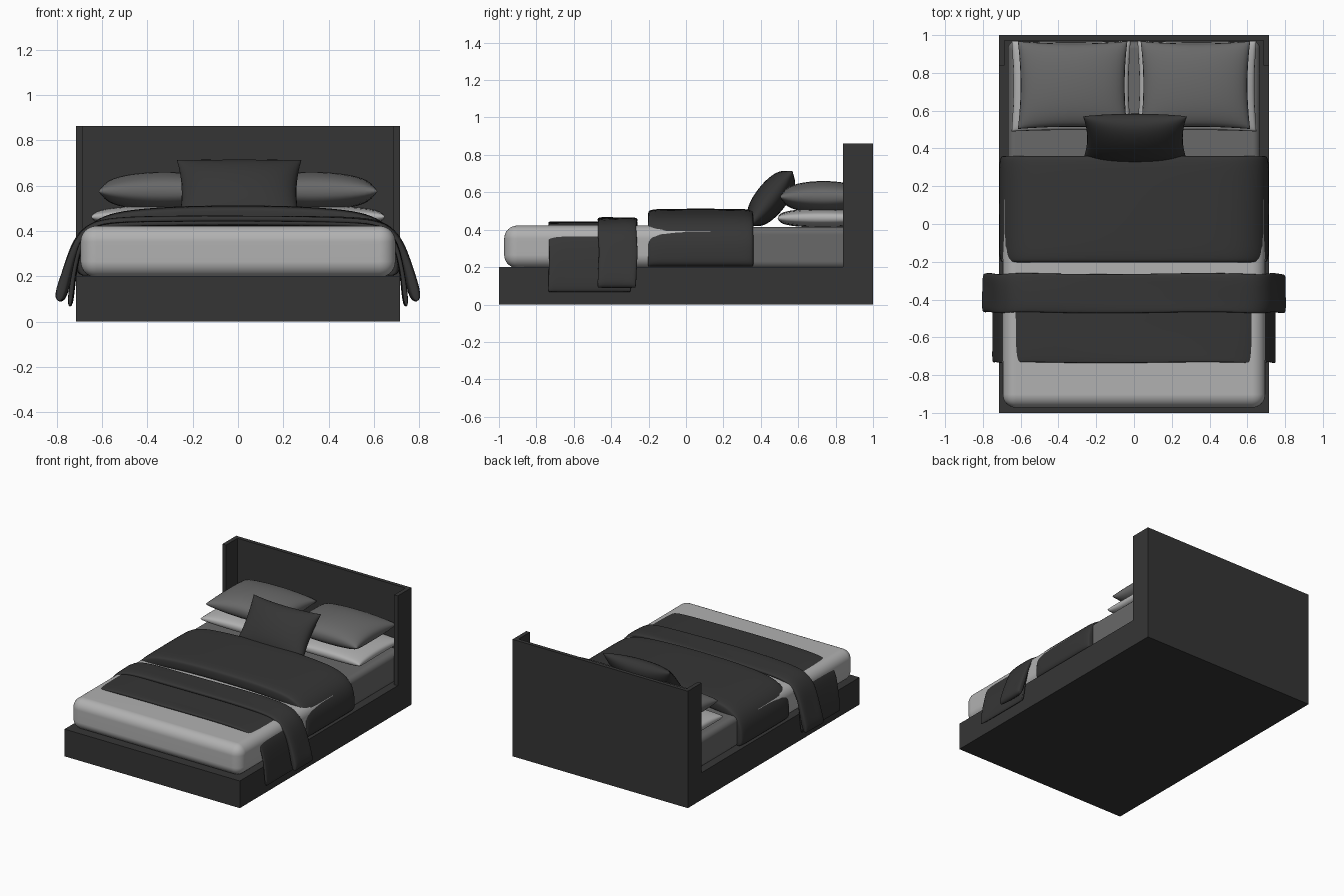
import bpy, bmesh, math
from mathutils import Vector, Matrix

if "Cube" in bpy.data.objects:
    bpy.data.objects.remove(bpy.data.objects["Cube"])


def material(name, v):
    m = bpy.data.materials.new(name)
    m.diffuse_color = (v, v, v, 1)
    m.use_nodes = True
    m.node_tree.nodes["Principled BSDF"].inputs["Base Color"].default_value = m.diffuse_color
    return m


CHARCOAL = material("charcoal_frame", 0.036)
DARK = material("dark_bedding", 0.036)
LIGHT = material("light_grey_linen", 0.44)
MID = material("mid_grey_linen", 0.14)


def finish(name, bm, mat, smooth=True, subsurf=0):
    bmesh.ops.recalc_face_normals(bm, faces=bm.faces[:])
    me = bpy.data.meshes.new(name)
    bm.to_mesh(me)
    bm.free()
    me.materials.append(mat)
    for p in me.polygons:
        p.use_smooth = smooth
    ob = bpy.data.objects.new(name, me)
    bpy.context.collection.objects.link(ob)
    if subsurf:
        s = ob.modifiers.new("smooth", 'SUBSURF')
        s.levels = s.render_levels = subsurf
    return ob


def box(name, lo, hi, mat, bevel=0.0, seg=1):
    lo, hi = Vector(lo), Vector(hi)
    bm = bmesh.new()
    bmesh.ops.create_cube(bm, size=1)
    for v in bm.verts:
        v.co = Vector([(lo[i] + hi[i]) / 2 + v.co[i] * (hi[i] - lo[i]) for i in range(3)])
    ob = finish(name, bm, mat, smooth=seg > 1)
    if bevel:
        b = ob.modifiers.new("bevel", 'BEVEL')
        b.width, b.segments, b.limit_method = bevel, seg, 'NONE'
        ob.modifiers.new("normals", 'WEIGHTED_NORMAL')
    return ob


def pillow(name, w, d, t, loc, mat, tilt=0.0, pinch=0.06, n=20, power=0.45):
    """Two puffed grids sharing a seam, with edges pulled in between the corners."""
    bm = bmesh.new()
    for side in (1, -1):
        rows = []
        for i in range(n + 1):
            u = -math.cos(math.pi * i / n)
            row = []
            for j in range(n + 1):
                v = -math.cos(math.pi * j / n)
                x = w * u * (1 - pinch * (1 - v * v) * u * u)
                y = d * v * (1 - pinch * (1 - u * u) * v * v)
                z = side * t * max(0, (1 - u * u) * (1 - v * v)) ** power
                row.append(bm.verts.new((x, y, z)))
            rows.append(row)
        for i in range(n):
            for j in range(n):
                bm.faces.new((rows[i][j], rows[i + 1][j], rows[i + 1][j + 1], rows[i][j + 1]))
    bmesh.ops.remove_doubles(bm, verts=bm.verts[:], dist=1e-4)
    bm.transform(Matrix.Translation(loc) @ Matrix.Rotation(tilt, 4, 'X'))
    return finish(name, bm, mat)


def drape(name, half, y0, y1, mat, power=0.5, wave=0.0, m=20):
    """Flattened tube over the bed. half: (x, z, thickness) from the middle outward."""
    pts = [(-x, z, t) for x, z, t in half[:0:-1]] + list(half)
    bm = bmesh.new()
    rings = []
    for i, (x, z, t) in enumerate(pts):
        a, b = pts[max(i - 1, 0)], pts[min(i + 1, len(pts) - 1)]
        nrm = Vector((a[1] - b[1], 0, b[0] - a[0])).normalized()
        ring = []
        for k in range(m):
            ang = 2 * math.pi * (k + 0.5) / m
            c, s = math.cos(ang), math.sin(ang)
            y = (y0 + y1) / 2 + (y1 - y0) / 2 * math.copysign(abs(c) ** power, c)
            y += wave * math.sin(i * 1.7)
            off = t / 2 * math.copysign(abs(s) ** power, s)
            off += wave * 0.5 * math.sin(y * 25 + i)
            ring.append(bm.verts.new(Vector((x, y, z)) + nrm * off))
        rings.append(ring)
    for r, q in zip(rings, rings[1:]):
        for k in range(m):
            bm.faces.new((r[k], r[(k + 1) % m], q[(k + 1) % m], q[k]))
    # end caps as quad strips across the flat section
    for r in (rings[0], rings[-1]):
        for k in range(m // 2 - 1):
            bm.faces.new((r[k], r[k + 1], r[m - 2 - k], r[m - 1 - k]))
    return finish(name, bm, mat, subsurf=2)


# Frame: plinth, headboard and its two side wings
box("bed_base", (-0.715, -1, 0), (0.715, 1, 0.2), CHARCOAL)
box("headboard", (-0.715, 0.972, 0.2), (0.715, 1, 0.862), CHARCOAL)
for sx, side in ((-1, "left"), (1, "right")):
    xs = sorted((sx * 0.685, sx * 0.715))
    box("headboard_wing_" + side, (xs[0], 0.84, 0.2), (xs[1], 0.973, 0.862), CHARCOAL)

# Mattress with fitted sheet, and the light cover over its foot
box("mattress", (-0.668, -0.9, 0.19), (0.668, 0.968, 0.415), MID, 0.04, 5)
box("light_cover", (-0.695, -0.972, 0.195), (0.695, 0.2, 0.422), LIGHT, 0.07, 8)

# Dark duvet folded back across the middle
drape("folded_duvet",
      [(0, 0.468, 0.09), (0.25, 0.466, 0.09), (0.48, 0.452, 0.085), (0.58, 0.432, 0.08),
       (0.645, 0.39, 0.08), (0.672, 0.33, 0.08), (0.675, 0.26, 0.08), (0.675, 0.2, 0.08)],
      -0.205, 0.362, DARK, power=0.3)

# Throw: thin lower layer and the thicker folded band on top
drape("throw_lower_layer",
      [(0, 0.433, 0.022), (0.3, 0.432, 0.022), (0.55, 0.43, 0.022), (0.64, 0.412, 0.022),
       (0.69, 0.36, 0.022), (0.712, 0.28, 0.022), (0.73, 0.18, 0.022), (0.742, 0.062, 0.03)],
      -0.735, -0.29, DARK, power=0.3, wave=0.004)
drape("throw_folded_band",
      [(0, 0.452, 0.03), (0.3, 0.451, 0.03), (0.55, 0.446, 0.03), (0.65, 0.425, 0.03),
       (0.706, 0.365, 0.034), (0.737, 0.28, 0.04), (0.762, 0.19, 0.05), (0.79, 0.085, 0.06)],
      -0.47, -0.262, DARK, power=0.5, wave=0.005)

# Two stacks of sleeping pillows
for sx, side in ((-1, "left"), (1, "right")):
    pillow("lower_pillow_" + side, 0.315, 0.24, 0.05, (sx * 0.333, 0.73, 0.462), LIGHT,
           pinch=0.03, power=0.3)
    pillow("upper_pillow_" + side, 0.29, 0.232, 0.085, (sx * 0.325, 0.735, 0.575), MID,
           pinch=0.05, power=0.4)

# Dark cushion leaning on the pillows
pillow("accent_cushion", 0.275, 0.185, 0.085, (0.005, 0.455, 0.567), DARK,
       tilt=math.radians(52), pinch=0.08)
